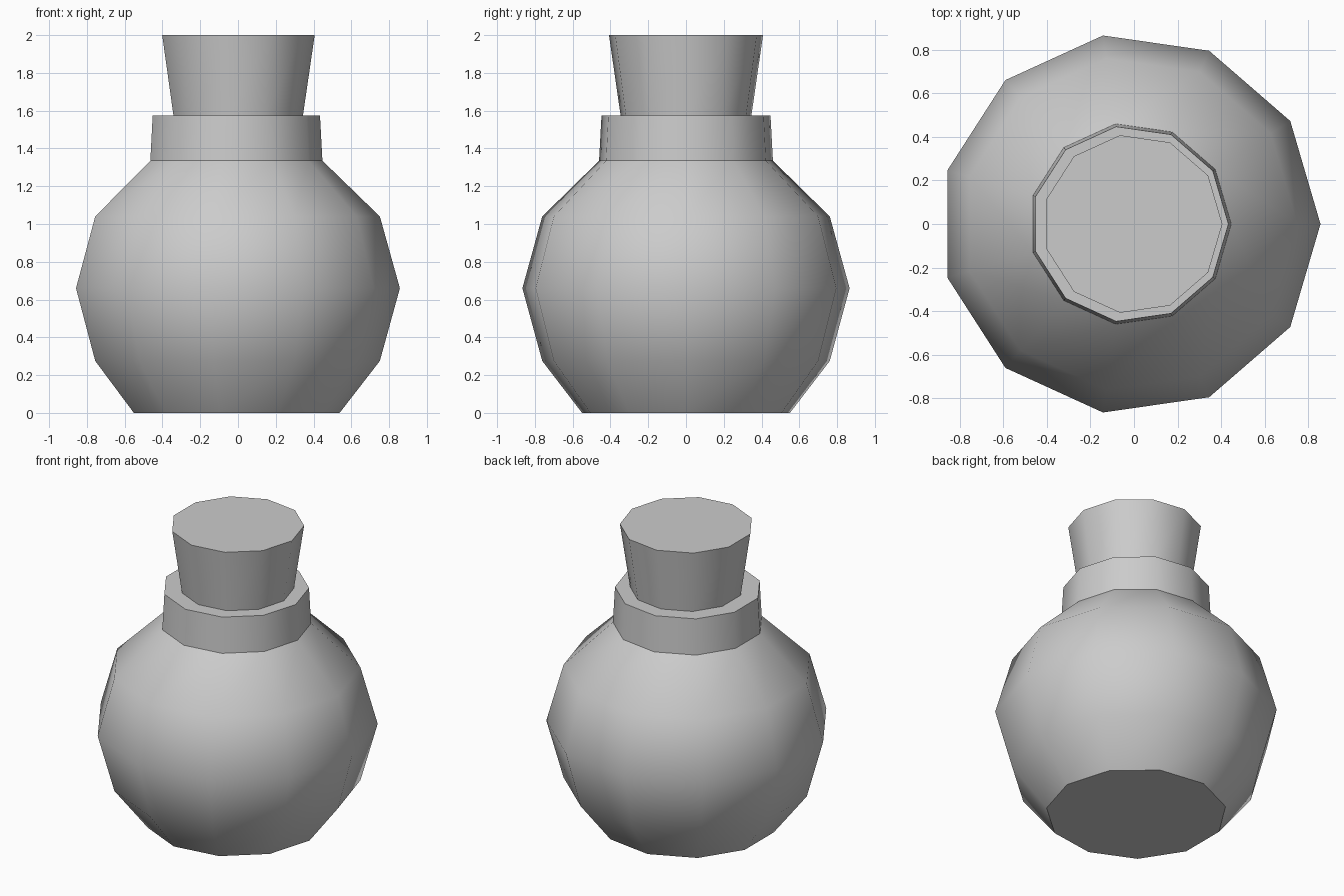
import bpy, bmesh, math

if "Cube" in bpy.data.objects:
    bpy.data.objects.remove(bpy.data.objects["Cube"])

SIDES = 11


def lathe(name, profile, cx):
    """Closed 11-sided solid of revolution from (radius, z) rings, bottom to top."""
    bm = bmesh.new()
    rings = []
    for r, z in profile:
        rings.append([bm.verts.new((cx + r * math.cos(math.tau * i / SIDES),
                                    r * math.sin(math.tau * i / SIDES), z))
                      for i in range(SIDES)])
    for low, high in zip(rings, rings[1:]):
        for i in range(SIDES):
            j = (i + 1) % SIDES
            bm.faces.new((low[i], low[j], high[j], high[i]))
    bm.faces.new(rings[0][::-1])
    bm.faces.new(rings[-1])
    mesh = bpy.data.meshes.new(name)
    bm.to_mesh(mesh)
    bm.free()
    obj = bpy.data.objects.new(name, mesh)
    bpy.context.collection.objects.link(obj)
    bpy.ops.object.select_all(action='DESELECT')
    obj.select_set(True)
    bpy.context.view_layer.objects.active = obj
    bpy.ops.object.shade_smooth_by_angle(angle=math.radians(40))
    return obj


# Round flask with flat base, shoulder and neck collar
lathe("flask", [(0.556, 0.0), (0.769, 0.275), (0.875, 0.66), (0.769, 1.04),
                (0.465, 1.335), (0.452, 1.575)], -0.018)

# Tapered stopper, seated slightly into the neck
lathe("stopper", [(0.347, 1.555), (0.412, 2.0)], -0.006)
